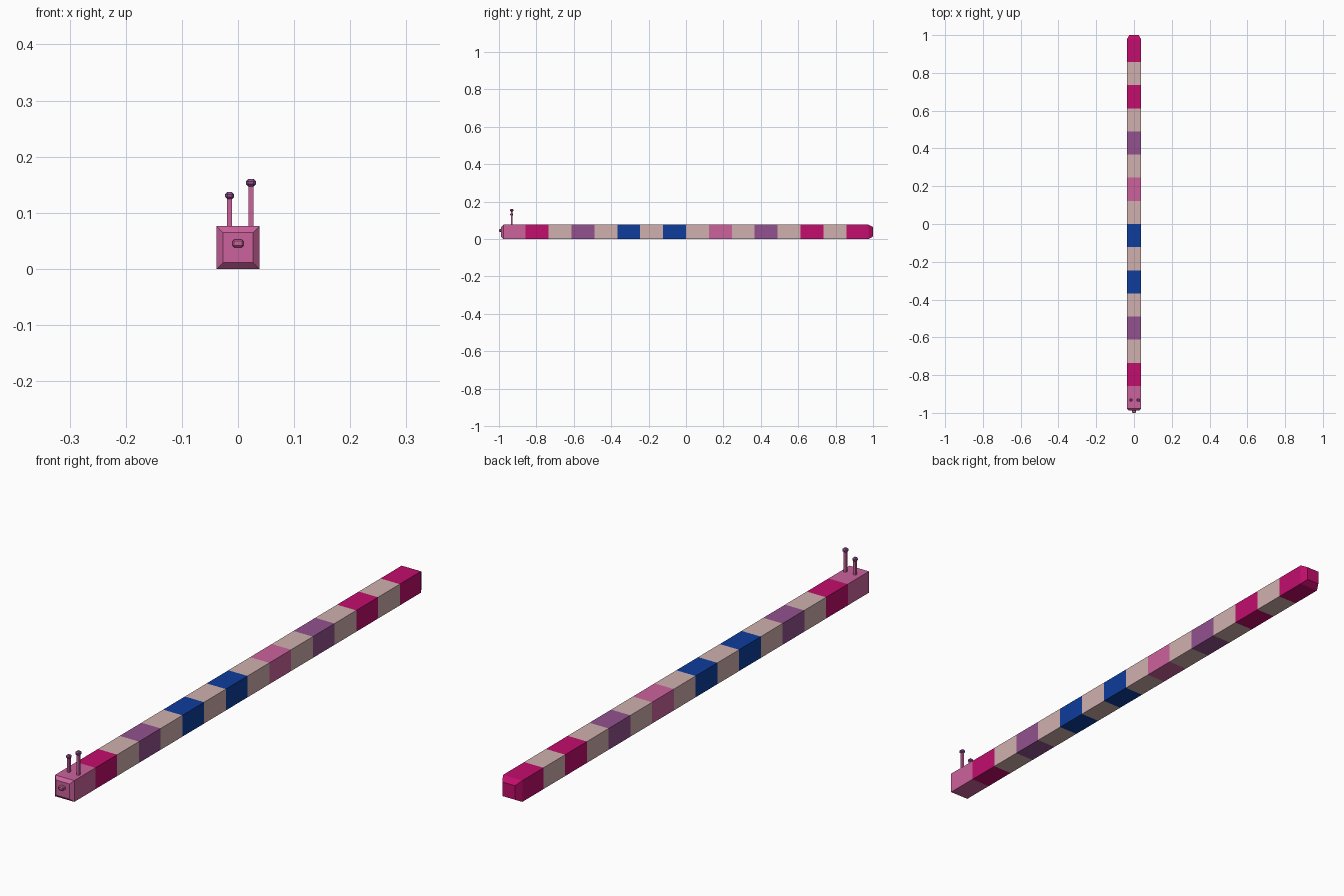
import bpy, bmesh
from mathutils import Matrix

if "Cube" in bpy.data.objects:
    bpy.data.objects.remove(bpy.data.objects["Cube"])


def srgb(r, g, b):
    f = lambda c: c / 12.92 if c <= 0.04045 else ((c + 0.055) / 1.055) ** 2.4
    return (f(r / 255), f(g / 255), f(b / 255), 1)


COLOURS = {
    "beige": (208, 176, 174), "magenta": (194, 13, 108), "purple": (146, 82, 143),
    "pink": (204, 98, 156), "blue": (13, 60, 156),
}
MATS = {}
for name, c in COLOURS.items():
    MATS[name] = bpy.data.materials.new(name)
    MATS[name].diffuse_color = srgb(*c)


def finish(name, bm, mats):
    bmesh.ops.recalc_face_normals(bm, faces=bm.faces)
    me = bpy.data.meshes.new(name)
    bm.to_mesh(me)
    bm.free()
    for m in mats:
        me.materials.append(MATS[m])
    ob = bpy.data.objects.new(name, me)
    bpy.context.collection.objects.link(ob)
    return ob


def box(name, centre, size, mat, bevel=0):
    bm = bmesh.new()
    bmesh.ops.create_cube(bm, size=1, matrix=Matrix.Translation(centre) @ Matrix.Diagonal((*size, 1)))
    if bevel:
        bmesh.ops.bevel(bm, geom=bm.edges[:], offset=bevel, segments=1, affect='EDGES')
    return finish(name, bm, [mat])


# striped body: square rings along y, tapered at both ends
HALF, MID, STEP = 0.038, 0.038, 0.1225
stripes = ["pink", "magenta", "beige", "purple", "beige", "blue", "beige", "blue",
           "beige", "pink", "beige", "purple", "beige", "magenta", "beige", "magenta"]
rings = [(-0.988, 0.027), (-0.977, HALF)]
rings += [(i * STEP, HALF) for i in range(-7, 8)]
rings += [(0.977, HALF), (1.0, 0.025)]
names = list(COLOURS)

bm = bmesh.new()
loops = [[bm.verts.new((sx * h, y, MID + sz * h))
          for sx, sz in ((-1, -1), (1, -1), (1, 1), (-1, 1))] for y, h in rings]
faces_colour = [stripes[0]] + stripes + [stripes[-1]]
for a, b, col in zip(loops, loops[1:], faces_colour):
    for i in range(4):
        j = (i + 1) % 4
        bm.faces.new((a[i], a[j], b[j], b[i])).material_index = names.index(col)
bm.faces.new(loops[0]).material_index = names.index(stripes[0])
bm.faces.new(loops[-1]).material_index = names.index(stripes[-1])
finish("body", bm, names)

# nose
box("nose", (0, -0.991, 0.0455), (0.02, 0.018, 0.014), "pink", 0.003)

# antennae with knobs
for side, x, top, w in (("left", -0.015, 0.137, 0.016), ("right", 0.023, 0.16, 0.018)):
    box(side + "_antenna", (x, -0.932, (0.07 + top - 0.006) / 2), (0.009, 0.009, top - 0.076), "pink")
    box(side + "_antenna_knob", (x, -0.932, top - 0.0065), (w, w, 0.013), "purple", 0.004)

for m in bpy.data.materials:
    if m.users and not m.is_grease_pencil:
        m.use_nodes = True
        m.node_tree.nodes["Principled BSDF"].inputs["Base Color"].default_value = m.diffuse_color
